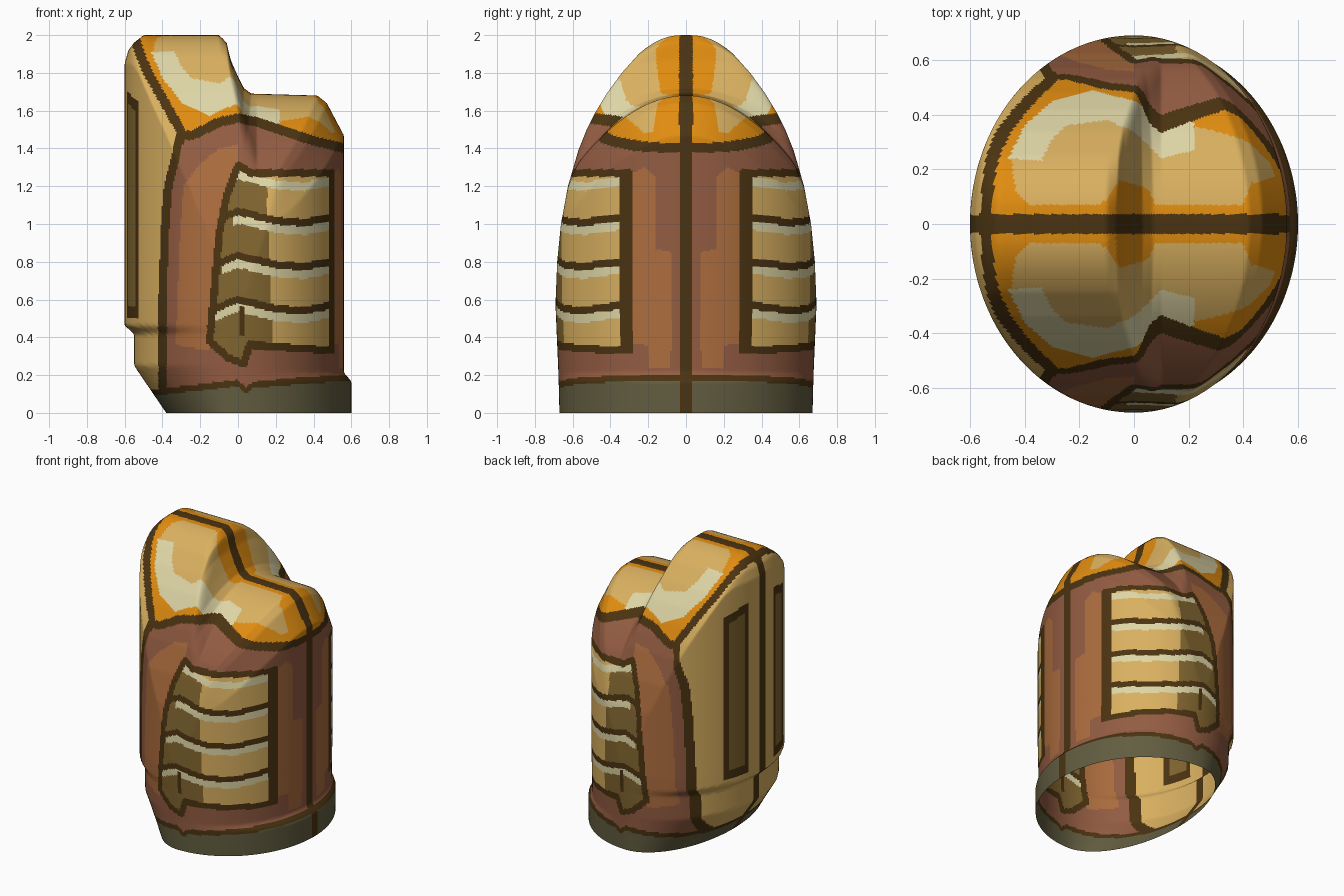
import bpy, bmesh, math

if "Cube" in bpy.data.objects:
    bpy.data.objects.remove(bpy.data.objects["Cube"])

AROUND, ALONG = 200, 220


def lerp(points, t):
    """Piecewise linear curve through sorted points."""
    if t <= points[0][0]:
        return points[0][1]
    for (a, fa), (b, fb) in zip(points, points[1:]):
        if t <= b:
            return fa + (fb - fa) * (t - a) / (b - a)
    return points[-1][1]


def near(path, px, pz, width):
    """True when a point lies within width of a path."""
    for (ax, az), (bx, bz) in zip(path, path[1:]):
        dx, dz = bx - ax, bz - az
        t = max(0, min(1, ((px - ax) * dx + (pz - az) * dz) / (dx * dx + dz * dz)))
        if math.hypot(px - ax - t * dx, pz - az - t * dz) < width:
            return True
    return False


def inside(poly, px, pz):
    """Even-odd test of a point in a polygon."""
    hit = False
    for (ax, az), (bx, bz) in zip(poly, poly[1:] + poly[:1]):
        if (az > pz) != (bz > pz) and px < ax + (bx - ax) * (pz - az) / (bz - az):
            hit = not hit
    return hit


# Materials
def make_material(name, code):
    def channel(i):
        c = int(code[i:i + 2], 16) / 255
        return c / 12.92 if c < 0.04 else ((c + 0.055) / 1.055) ** 2.4
    colour = (channel(0), channel(2), channel(4), 1)
    mat = bpy.data.materials.new(name)
    mat.use_nodes = True
    mat.diffuse_color = colour
    bsdf = mat.node_tree.nodes["Principled BSDF"]
    bsdf.inputs["Base Color"].default_value = colour
    bsdf.inputs["Roughness"].default_value = 0.9
    return mat


PALETTE = {"dark brown": "4b3311", "terracotta": "935c42", "sienna": "ad6d3e",
           "orange": "e08c10", "tan": "d9b060", "cream": "dfd6a6",
           "shadow tan": "826630", "olive": "625d40"}
NAMES = list(PALETTE)

# Shell form: wall radii by height, ridge height by x, arch height by y
LEFT_WALL = [(0, .38), (.25, .55), (.42, .55), (.46, .6)]
RIGHT_WALL = [(0, .6), (.17, .6), (.21, .56)]
SIDE_WALL = [(0, .67), (.2, .675), (.55, .69)]
RIDGE = [(-.6, 1.85), (-.58, 1.92), (-.55, 1.96), (-.5, 2), (-.1, 2), (-.06, 1.96),
         (-.04, 1.87), (0, 1.78), (.03, 1.72), (.07, 1.69), (.42, 1.68), (.47, 1.64), (.56, 1.47)]
ARCH = [(0, 2.1), (.07, 2.06), (.15, 1.99), (.25, 1.9), (.34, 1.8), (.42, 1.69), (.48, 1.59),
        (.53, 1.49), (.57, 1.39), (.625, 1.2), (.662, 1), (.682, .8), (.69, .6)]


def top_height(x, y):
    limit = .56 if x > 0 else .6
    stretched = x / math.sqrt(max(.02, 1 - (y / .69) ** 2))
    ridge = lerp(RIDGE, max(-limit, min(limit, stretched)))
    ridge -= lerp([(-.1, 0), (.1, 1.1)], x) * y * y
    arch = lerp(ARCH, y)
    blend = max(.1 - abs(ridge - arch), 0) / .1
    return min(ridge, arch) - blend * blend * .025


def column(angle):
    """Evenly spaced points from the open bottom edge to the middle of the top."""
    c, s = math.cos(angle), math.sin(angle)
    limit = .56 if c > 0 else .6
    rim = top_height(limit * c, .69 * s)
    pts = []
    for i in range(80):
        z = rim * i / 80
        pts.append((lerp(RIGHT_WALL if c > 0 else LEFT_WALL, z) * c, lerp(SIDE_WALL, z) * s, z))
    for i in range(101):
        r = 1 - (i / 100) ** 2
        x, y = limit * c * r, .69 * s * r
        pts.append((x, y, top_height(x, y)))
    lengths = [0]
    for a, b in zip(pts, pts[1:]):
        lengths.append(lengths[-1] + math.dist(a, b))
    out, k = [], 0
    for i in range(ALONG + 1):
        want = lengths[-1] * i / ALONG
        while k < len(pts) - 2 and lengths[k + 1] < want:
            k += 1
        t = (want - lengths[k]) / max(1e-9, lengths[k + 1] - lengths[k])
        out.append([a + (b - a) * t for a, b in zip(pts[k], pts[k + 1])])
    return out


# Painted regions
CAP_LINE = [(-.54, 1.97), (-.52, 1.9), (-.46, 1.77), (-.29, 1.47), (-.24, 1.47), (-.1, 1.54),
            (0, 1.56), (.1, 1.54), (.25, 1.49), (.4, 1.44), (.57, 1.4)]
PANEL_LINE = [(.09, -.4), (.6, -.4), (1, -.385), (1.2, -.37), (1.48, -.3)]
BAND_LINE = [(-.45, .09), (0, .14), (.04, .1), (.08, .13), (.3, .15), (.6, .17)]
CAP_PATCH = [(-.38, .07), (-.43, .12), (-.45, .24), (-.4, .35), (-.3, .44), (-.15, .48), (0, .44),
             (.1, .38), (.3, .34), (.42, .3), (.5, .22), (.52, .17), (.43, .15), (.4, .07),
             (.08, .07), (.05, .13), (-.05, .16), (-.12, .07)]
CAP_GLINT = [(-.46, .24), (-.4, .36), (-.3, .45), (-.15, .49), (0, .45), (.1, .39), (.22, .37),
             (.22, .27), (.1, .24), (0, .34), (-.1, .38), (-.25, .36), (-.3, .31), (-.34, .23)]
RIBS = [(0, 1.31), (.07, 1.27), (.5, 1.27), (.5, .33), (.06, .36), (.03, .26), (-.05, .29),
        (-.15, .38), (-.13, .6), (-.1, .95), (-.06, 1.15)]
FRONT_GLOW = [(-.33, .36), (-.31, .9), (-.29, 1.2), (-.2, 1.32), (-.1, 1.4), (0, 1.42),
              (0, 1.3), (-.1, .9), (-.15, .33)]
SIDE_GLOW = [(.08, .24), (.2, .24), (.2, .36), (.32, .36), (.32, 1.25), (.22, 1.3),
             (.16, 1.25), (.16, .87), (.08, .85)]
PANEL_EDGE = [(x, z) for z, x in PANEL_LINE]
RIBS_EDGE = RIBS + RIBS[:1]


def rib_colour(x, z):
    if near(RIBS_EDGE, x, z, .02) or near([(.02, .42), (.02, .55)], x, z, .015):
        return "dark brown"
    sag = lerp([(-.15, -.02), (0, .04), (.2, -.01), (.35, -.02), (.5, .01)], x)
    for row, start in enumerate((-.01, -.03, -.08, -.12)):
        below = 1.26 - .233 * row + sag - z
        if row and abs(below) < .02:
            return "dark brown"
        if .02 <= below < .065 and x > start:
            return "cream"
    return "tan" if x > .2 - .04 * z else "shadow tan"


def colour_at(x, y, z):
    if y < .036:
        return "dark brown"
    # Cap
    if z > 1.3 and near(CAP_LINE, x, z, .025):
        return "dark brown"
    if z > lerp(CAP_LINE, x):
        if inside(CAP_GLINT, x, y):
            return "cream"
        return "tan" if inside(CAP_PATCH, x, y) else "orange"
    # Bottom band
    band = z - lerp(BAND_LINE, x)
    if band < .035:
        return "olive" if band < 0 else "dark brown"
    # Plain side panel with its slots
    if x < -.25:
        if near(PANEL_EDGE, x, z, .022):
            return "dark brown"
        if x < lerp(PANEL_LINE, z):
            if .14 < y < .33 and .5 < z < 1.75 - .3 * y:
                slot = .175 < y < .295 and .56 < z < 1.69 - .3 * y
                return "shadow tan" if slot else "dark brown"
            return "tan"
    # Ribbed panels and the glow around them
    if -.2 < x and y > .28:
        if inside(RIBS, x, z) or near(RIBS_EDGE, x, z, .02):
            return rib_colour(x, z)
    if (x < .1 and inside(FRONT_GLOW, x, z)) or (x > .2 and inside(SIDE_GLOW, y, z)):
        return "sienna"
    return "terracotta"


# Half shell, mirrored across its seam
bm = bmesh.new()
grid = [[bm.verts.new(p) for p in column(math.pi * i / AROUND)] for i in range(AROUND + 1)]
for a, b in zip(grid, grid[1:]):
    for j in range(ALONG):
        bm.faces.new((a[j], b[j], b[j + 1], a[j + 1]))
for edge_column in (grid[0], grid[-1]):
    for v in edge_column:
        v.co.y = 0
bmesh.ops.remove_doubles(bm, verts=bm.verts, dist=1e-5)
for f in bm.faces:
    f.material_index = NAMES.index(colour_at(*f.calc_center_median()))
mesh = bpy.data.meshes.new("shell")
bm.to_mesh(mesh)
bm.free()
for name, code in PALETTE.items():
    mesh.materials.append(make_material(name, code))
shell = bpy.data.objects.new("shell", mesh)
bpy.context.collection.objects.link(shell)
mirror = shell.modifiers.new("mirror", "MIRROR")
mirror.use_axis = (False, True, False)
mirror.merge_threshold = 1e-4
for p in mesh.polygons:
    p.use_smooth = True
